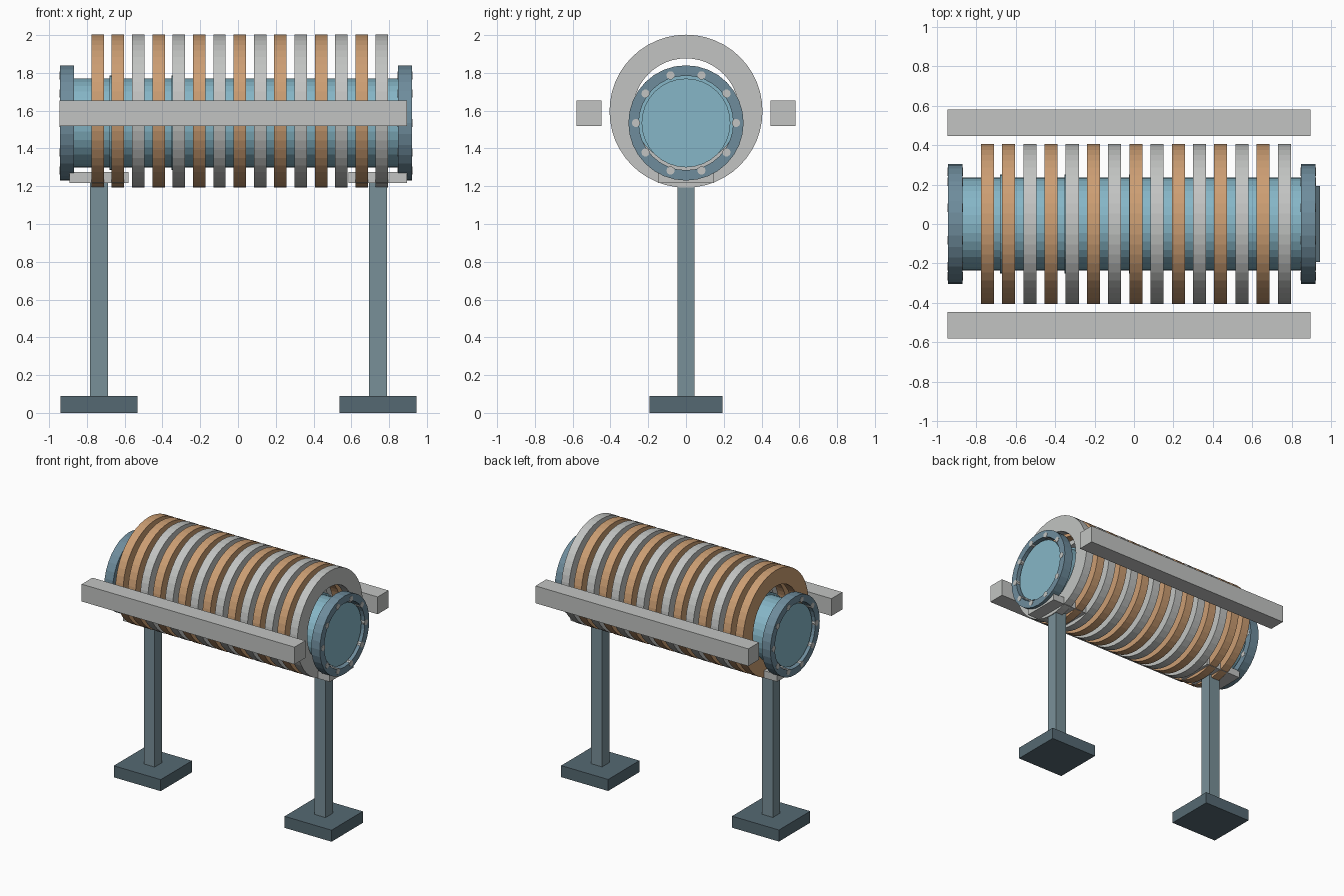
import bpy, bmesh
from math import sin, cos, tau

default = bpy.data.objects.get("Cube")
if default:
    bpy.data.objects.remove(default, do_unlink=True)


def material(name, *rgb):
    """Flat material from 8-bit screen values."""
    lin = [((c / 255 + 0.055) / 1.055) ** 2.4 for c in rgb] + [1]
    m = bpy.data.materials.new(name)
    m.use_nodes = True
    m.diffuse_color = lin
    m.node_tree.nodes["Principled BSDF"].inputs["Base Color"].default_value = lin
    return m


PALE_BLUE = material("pale blue", 134, 182, 199)
SLATE_BLUE = material("slate blue", 110, 140, 156)
STEEL = material("grey blue", 121, 144, 152)
DARK_STEEL = material("dark grey blue", 85, 105, 114)
GREY = material("light grey", 194, 196, 194)
COPPER = material("copper", 204, 158, 115)


def add(name, bm, mat):
    bmesh.ops.recalc_face_normals(bm, faces=bm.faces)
    mesh = bpy.data.meshes.new(name)
    bm.to_mesh(mesh)
    bm.free()
    mesh.materials.append(mat)
    obj = bpy.data.objects.new(name, mesh)
    bpy.context.collection.objects.link(obj)
    return obj


def box(name, x, y, z, mat):
    """Box from its (low, high) ranges."""
    bm = bmesh.new()
    bmesh.ops.create_cube(bm, size=1)
    for v in bm.verts:
        v.co = [r[0] if c < 0 else r[1] for c, r in zip(v.co, (x, y, z))]
    return add(name, bm, mat)


def lathe(name, x0, x1, outer, mat, inner=0, y=0, z=0, sides=32):
    """Solid disc or hollow ring along the x axis."""
    bm = bmesh.new()
    profile = [(x0, outer), (x1, outer)]
    if inner:
        profile += [(x1, inner), (x0, inner)]
    loops = [[bm.verts.new((x, y + r * cos(tau * i / sides), z + r * sin(tau * i / sides)))
              for i in range(sides)] for x, r in profile]
    pairs = list(zip(loops, loops[1:]))
    if inner:
        pairs.append((loops[-1], loops[0]))
    else:
        for loop in loops:
            bm.faces.new(loop)
    for a, b in pairs:
        for i in range(sides):
            j = (i + 1) % sides
            bm.faces.new((a[i], a[j], b[j], b[i]))
    return add(name, bm, mat)


AXIS = 1.535        # height of the tube axis
COIL_AXIS = 1.597   # height of the coil axis

# Tube with collars hidden beneath the coil
lathe("tube", -0.925, 0.902, 0.235, PALE_BLUE, z=AXIS)
for k in range(-2, 3):
    x = 0.327 * k
    lathe("tube_collar", x - 0.025, x + 0.025, 0.25, PALE_BLUE, z=AXIS)

# End flanges with bolts around the inner edge
for side, x0 in (("right", -0.943), ("left", 0.847)):
    x1 = x0 + 0.074
    lathe(side + "_flange", x0, x1, 0.305, SLATE_BLUE, inner=0.25, z=AXIS)
    for i in range(10):
        a = tau * i / 10
        lathe(side + "_flange_bolt", x0 - 0.002, x1 + 0.002, 0.022, GREY,
              y=0.265 * cos(a), z=AXIS + 0.265 * sin(a), sides=10)

# Coil rings alternating copper and grey, with a copper one at the start
for i in range(15):
    x = -0.743 + 0.1075 * i
    copper = i == 0 or i % 2
    lathe("copper_ring" if copper else "grey_ring", x - 0.033, x + 0.033, 0.405,
          COPPER if copper else GREY, inner=0.28, z=COIL_AXIS, sides=48)

# Side rails
box("front_rail", (-0.945, 0.895), (-0.58, -0.447), (1.52, 1.655), GREY)
box("back_rail", (-0.945, 0.895), (0.447, 0.58), (1.52, 1.655), GREY)

# Stands: foot, post and saddle
for side, x in (("right", -0.736), ("left", 0.741)):
    box(side + "_foot", (x - 0.203, x + 0.203), (-0.193, 0.193), (0, 0.09), DARK_STEEL)
    box(side + "_post", (x - 0.047, x + 0.047), (-0.045, 0.045), (0.085, 1.23), STEEL)
    box(side + "_saddle", (x - 0.155, x + 0.155), (-0.147, 0.147), (1.218, 1.275), GREY)
